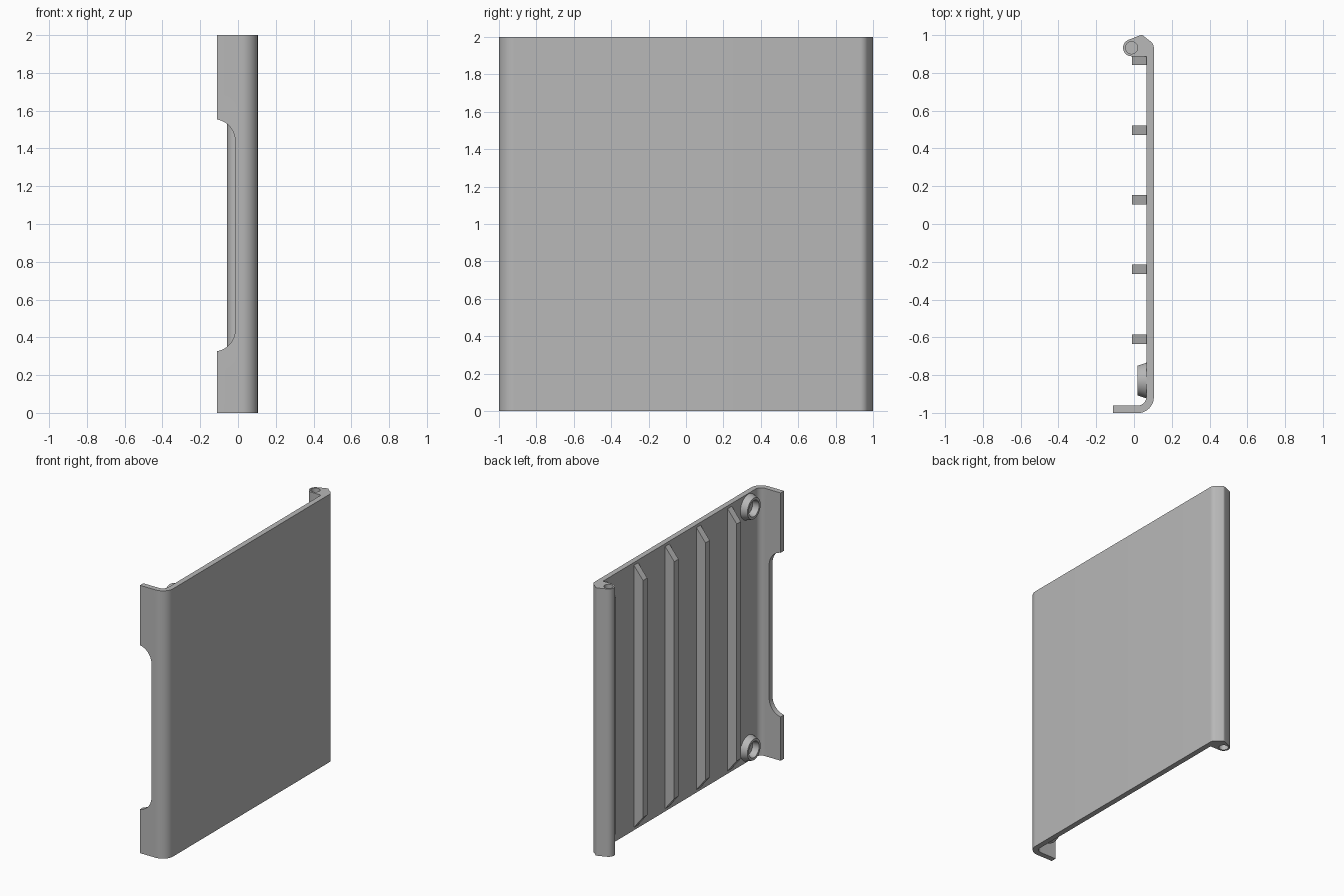
import bpy
import bmesh
from math import sin, cos, pi, radians
from mathutils import Vector, Matrix

cube = bpy.data.objects.get("Cube")
if cube:
    bpy.data.objects.remove(cube, do_unlink=True)

grey = bpy.data.materials.new("plain_grey")
grey.use_nodes = True
GREY = (0.48, 0.48, 0.48, 1)
grey.diffuse_color = GREY
grey.node_tree.nodes["Principled BSDF"].inputs["Base Color"].default_value = GREY


def arc(cx, cy, r, start, end, steps=12):
    angles = [radians(start + (end - start) * i / steps) for i in range(steps + 1)]
    return [(cx + r * cos(a), cy + r * sin(a)) for a in angles]


def finish(name, bm):
    bmesh.ops.recalc_face_normals(bm, faces=bm.faces)
    mesh = bpy.data.meshes.new(name)
    bm.to_mesh(mesh)
    bm.free()
    mesh.materials.append(grey)
    obj = bpy.data.objects.new(name, mesh)
    bpy.context.collection.objects.link(obj)
    return obj


def extrude(name, points, direction):
    """Extrude a closed loop of 3D points along a vector."""
    bm = bmesh.new()
    face = bm.faces.new([bm.verts.new(p) for p in points])
    out = bmesh.ops.extrude_face_region(bm, geom=[face])
    verts = [v for v in out["geom"] if isinstance(v, bmesh.types.BMVert)]
    bmesh.ops.translate(bm, verts=verts, vec=Vector(direction))
    return finish(name, bm)


def activate(obj):
    bpy.ops.object.select_all(action='DESELECT')
    obj.select_set(True)
    bpy.context.view_layer.objects.active = obj


def smooth(obj):
    activate(obj)
    bpy.ops.object.shade_smooth_by_angle(angle=radians(30))


def cut(obj, cutter):
    cutter.hide_render = True
    mod = obj.modifiers.new("cut", 'BOOLEAN')
    mod.operation = 'DIFFERENCE'
    mod.solver = 'EXACT'
    mod.object = cutter
    activate(obj)
    bpy.ops.object.modifier_apply(modifier=mod.name)
    bpy.data.objects.remove(cutter, do_unlink=True)


# Door panel: front flange, rounded corner, flat plate and hinge barrel
HX, HY = -0.013, 0.932
profile = [(-0.11, -1)]
profile += arc(0.02, -0.915, 0.085, -90, 0)
profile += arc(0.06, 0.93, 0.045, 0, 62, 8)
profile += [(0.047, 0.998), (0.04, 1), (0.032, 0.998)]
profile += arc(HX, HY, 0.045, 112, 270, 20)
profile += [(0.065, 0.887)]
profile += arc(0.02, -0.915, 0.045, 0, -90)
profile += [(-0.11, -0.96)]
panel = extrude("door_panel", [(x, y, 0) for x, y in profile], (0, 0, 2))

# Grip cutout in the flange
R = 0.115
notch = [(-0.3, 0.44 - R)] + arc(-0.13, 0.44, R, -90, 0)
notch += arc(-0.13, 1.44, R, 0, 90) + [(-0.3, 1.44 + R)]
cut(panel, extrude("notch_cutter", [(x, -1.1, z) for x, z in notch], (0, 0.2, 0)))

# Blind pin holes at both ends of the hinge
for z in (-0.1, 1.9):
    circle = arc(HX, HY, 0.032, 0, 360, 32)[:-1]
    cut(panel, extrude("pin_cutter", [(x, y, z) for x, y in circle], (0, 0, 0.2)))
smooth(panel)

# Stiffening ribs with sloped ends
rib = [(0.07, 0.015), (-0.01, 0.115), (-0.01, 1.885), (0.07, 1.985)]
for i in range(5):
    y = 0.865 - 0.3685 * i
    extrude(f"rib_{i + 1}", [(x, y - 0.025, z) for x, z in rib], (0, 0.05, 0))

# Tapered ring bosses: (radius, x) section spun around the x axis
section = [(0.095, 0.067), (0.078, 0.018), (0.06, 0.018), (0.05, 0.067)]
for name, z in (("lower_boss", 0.1), ("upper_boss", 1.9)):
    bm = bmesh.new()
    verts = [bm.verts.new((x, 0, r)) for r, x in section]
    edges = [bm.edges.new((verts[i], verts[(i + 1) % 4])) for i in range(4)]
    bmesh.ops.spin(bm, geom=verts + edges, cent=(0, 0, 0), axis=(1, 0, 0),
                   angle=2 * pi, steps=40, use_merge=True)
    bmesh.ops.remove_doubles(bm, verts=bm.verts, dist=0.0001)
    bmesh.ops.transform(bm, matrix=Matrix.Translation((0, -0.828, z)), verts=bm.verts)
    smooth(finish(name, bm))
